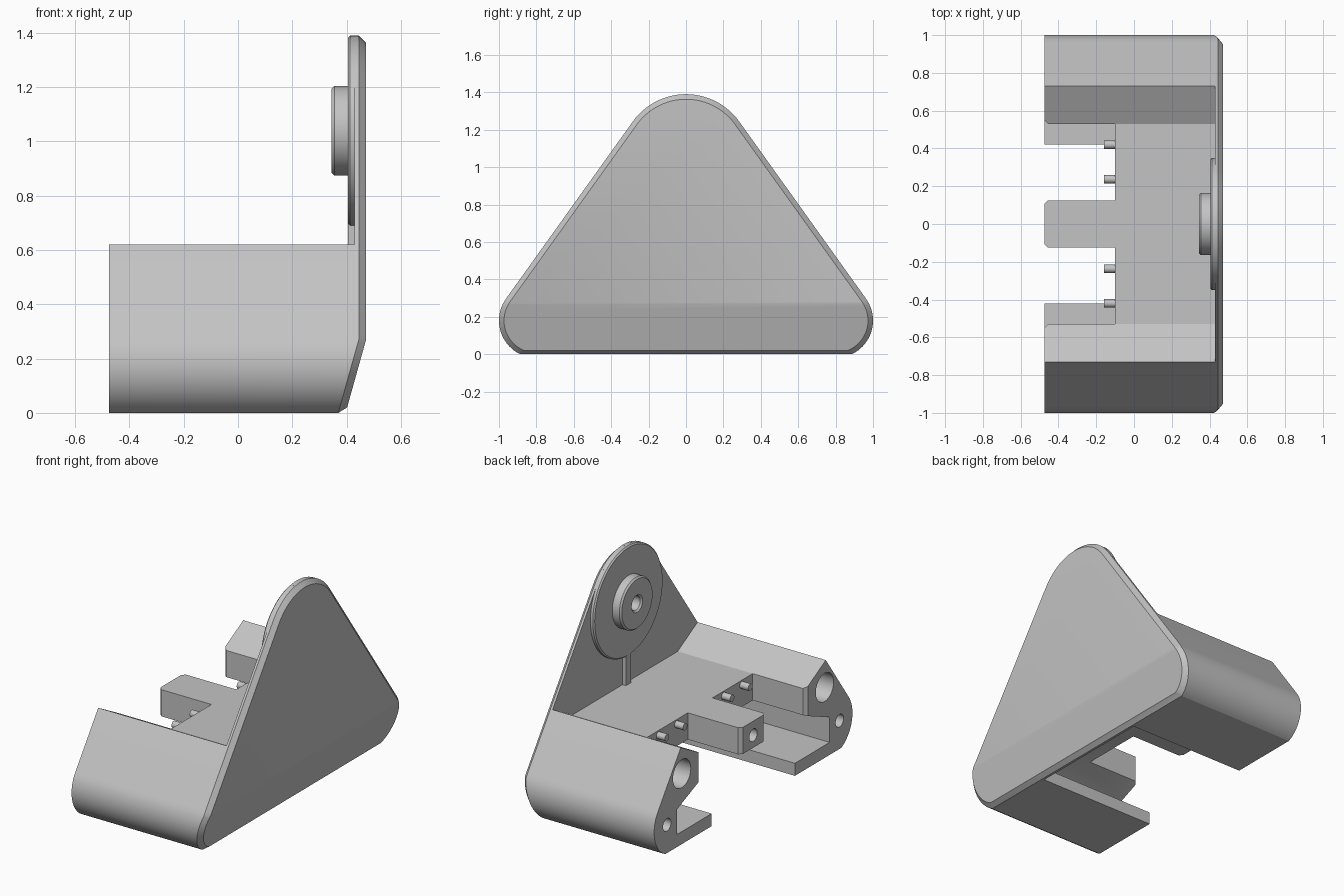
import bpy, bmesh, math
from mathutils import Matrix, Vector

if "Cube" in bpy.data.objects:
    bpy.data.objects.remove(bpy.data.objects["Cube"])

grey = bpy.data.materials.new("plain grey")
grey.use_nodes = True
COLOUR = (0.55, 0.55, 0.55, 1)
grey.diffuse_color = COLOUR
grey.node_tree.nodes["Principled BSDF"].inputs["Base Color"].default_value = COLOUR

TOP = Vector((0, 1.04))        # centre of the top rounding, in y and z
FOOT = Vector((0.8, 0.18))     # centre of a lower rounding
R_TOP, R_FOOT = 0.35, 0.2
span = FOOT - TOP
TANGENT = math.atan2(span.y, span.x) + math.acos((R_TOP - R_FOOT) / span.length)
KNEE = 0.27                    # height below which the end plate leans inward


def arc(centre, radius, start, end, steps):
    angles = [start + (end - start) * i / steps for i in range(steps + 1)]
    return [(centre.x + radius * math.cos(t), centre.y + radius * math.sin(t)) for t in angles]


def foot_arc(inset=0, base=0):
    radius = R_FOOT - inset
    return arc(FOOT, radius, TANGENT, -math.asin((FOOT.y - base) / radius), 20)


def mirrored(half):
    return half + [(-y, z) for y, z in reversed(half)]


def triangle_outline(inset=0, base=0):
    top = arc(TOP, R_TOP - inset, math.pi / 2 - 0.03, TANGENT, 16)
    return mirrored(top + foot_arc(inset, base))


def finish(bm, name):
    bmesh.ops.recalc_face_normals(bm, faces=bm.faces)
    mesh = bpy.data.meshes.new(name)
    bm.to_mesh(mesh)
    bm.free()
    obj = bpy.data.objects.new(name, mesh)
    bpy.context.collection.objects.link(obj)
    mesh.materials.append(grey)
    return obj


def loft(layers):
    """Join rings of 3D points of equal count, and cap both ends."""
    bm = bmesh.new()
    rings = [[bm.verts.new(p) for p in layer] for layer in layers]
    count = len(rings[0])
    for a, b in zip(rings, rings[1:]):
        for i in range(count):
            j = (i + 1) % count
            bm.faces.new((a[i], a[j], b[j], b[i]))
    bm.faces.new(rings[0])
    bm.faces.new(rings[-1])
    return bm


def at_x(x, outline):
    return [(x, y, z) for y, z in outline]


def lean(bm):
    """Tilt the low part of the plate end."""
    bmesh.ops.bisect_plane(bm, geom=bm.verts[:] + bm.edges[:] + bm.faces[:],
                           plane_co=(0, 0, KNEE), plane_no=(0, 0, 1))
    for v in bm.verts:
        if v.co.x > 0.4 and v.co.z < KNEE:
            v.co.x -= (KNEE - v.co.z) * 0.28


def cylinder(name, x0, x1, y, z, radius):
    bm = bmesh.new()
    place = Matrix.Translation(((x0 + x1) / 2, y, z)) @ Matrix.Rotation(math.pi / 2, 4, 'Y')
    bmesh.ops.create_cone(bm, cap_ends=True, segments=32, radius1=radius, radius2=radius,
                          depth=x1 - x0, matrix=place)
    return finish(bm, name)


def select(obj):
    bpy.ops.object.select_all(action='DESELECT')
    obj.select_set(True)
    bpy.context.view_layer.objects.active = obj


def cut(obj, cutter):
    cutter.hide_render = True
    mod = obj.modifiers.new("cut", 'BOOLEAN')
    mod.operation = 'DIFFERENCE'
    mod.solver = 'EXACT'
    mod.object = cutter
    select(obj)
    bpy.ops.object.modifier_apply(modifier=mod.name)
    bpy.data.objects.remove(cutter)


# Body: one channel section run along x
ridge_z = 0.62
shoulder = foot_arc()
ridge_y = shoulder[0][0] - (ridge_z - shoulder[0][1]) * math.tan(TANGENT)
half = [(0.53, 0.51), (ridge_y, ridge_z)] + shoulder
half += [(0.42, 0), (0.42, 0.08), (0.77, 0.08), (0.77, 0.24), (0.53, 0.34)]
bm = loft([at_x(-0.475, mirrored(half)), at_x(0.43, mirrored(half))])
lean(bm)
body = finish(bm, "body")

# Notches either side of the tongue, and bores in the open end
notch = [(-0.1, 0.125), (-0.455, 0.125), (-0.52, 0.06), (-0.52, 0.595), (-0.455, 0.53), (-0.1, 0.53)]
for side in (1, -1):
    rings = [[(x, side * y, z) for x, y in notch] for z in (0.12, 0.75)]
    cut(body, finish(loft(rings), "notch_cutter"))
    cut(body, cylinder("bore_cutter", -0.6, 0.2, side * 0.72, 0.45, 0.09))
    cut(body, cylinder("small_bore_cutter", -0.6, 0.1, side * 0.87, 0.18, 0.04))
cut(body, cylinder("tongue_bore_cutter", -0.6, -0.15, 0, 0.42, 0.04))

# End plate with chamfered outer rim
outline = triangle_outline()
bm = loft([at_x(0.43, outline), at_x(0.445, outline), at_x(0.472, triangle_outline(0.027, 0.02))])
lean(bm)
plate = finish(bm, "end_plate")

# Round boss and hub with a centre hole, turned about x
profile = [(0, 0.41), (0.045, 0.41), (0.045, 0.355), (0.055, 0.345), (0.155, 0.345), (0.165, 0.355),
           (0.165, 0.405), (0.342, 0.405), (0.35, 0.413), (0.35, 0.432), (0, 0.432)]
bm = bmesh.new()
points = [bm.verts.new((x, r, TOP.y)) for r, x in profile]
edges = [bm.edges.new(pair) for pair in zip(points, points[1:])]
bmesh.ops.spin(bm, geom=points + edges, cent=(0, 0, TOP.y), axis=(1, 0, 0),
               angle=math.tau, steps=72, use_duplicate=False)
bmesh.ops.remove_doubles(bm, verts=bm.verts, dist=0.0005)
hub = finish(bm, "hub")

# Short rib below the boss
bm = bmesh.new()
bmesh.ops.create_cube(bm, size=1, matrix=Matrix.Translation((0.419, 0, 0.61))
                      @ Matrix.Diagonal((0.026, 0.05, 0.22, 1)))
rib = finish(bm, "rib")

# Four pins in the notch walls
pins = [cylinder("pin", -0.16, -0.09, side * y, 0.48, 0.022)
        for side in (1, -1) for y in (0.42, 0.237)]

for obj in [body, plate, hub, rib] + pins:
    select(obj)
    bpy.ops.object.shade_smooth_by_angle(angle=math.radians(25))
